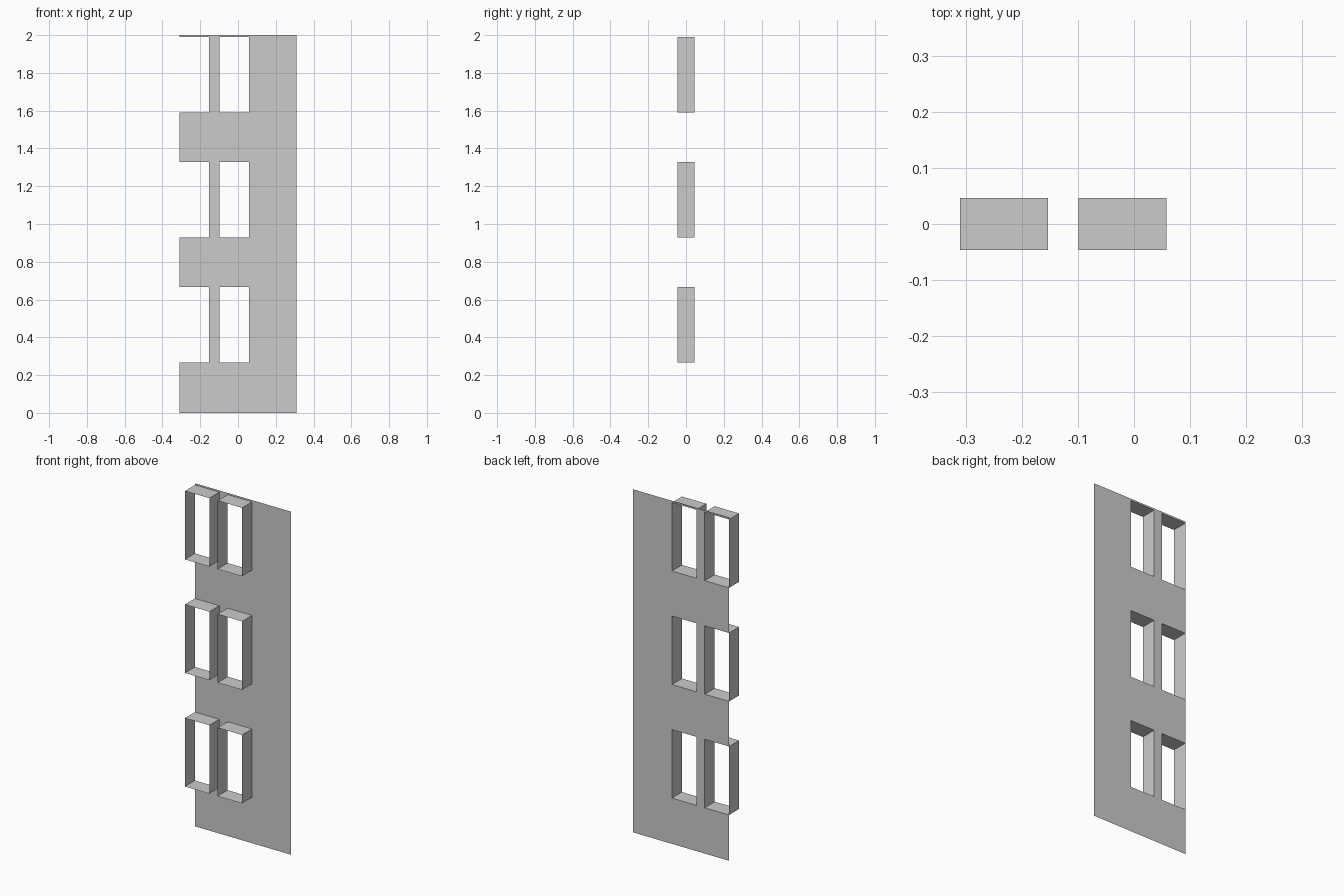
import bpy, bmesh

if "Cube" in bpy.data.objects:
    bpy.data.objects.remove(bpy.data.objects["Cube"])

BACK, FRONT = 0.046, -0.046
COLS = [(-0.31, -0.153), (-0.099, 0.058)]
ROWS = [(0.267 + 0.662 * i, 0.666 + 0.662 * i) for i in range(3)]


def make_object(name, quads):
    bm = bmesh.new()
    for quad in quads:
        bm.faces.new([bm.verts.new(p) for p in quad])
    bmesh.ops.remove_doubles(bm, verts=bm.verts, dist=1e-5)
    mesh = bpy.data.meshes.new(name)
    bm.to_mesh(mesh)
    bm.free()
    obj = bpy.data.objects.new(name, mesh)
    bpy.context.collection.objects.link(obj)


# Thin wall panel: a grid of cells with the window openings left out
xs = sorted({x for c in COLS for x in c} | {-0.31, 0.31})
zs = sorted({z for r in ROWS for z in r} | {0, 2})
cells = [(x0, x1, z0, z1)
         for x0, x1 in zip(xs, xs[1:]) for z0, z1 in zip(zs, zs[1:])
         if not ((x0, x1) in COLS and (z0, z1) in ROWS)]
make_object("wall_panel", [
    [(x0, BACK, z0), (x1, BACK, z0), (x1, BACK, z1), (x0, BACK, z1)]
    for x0, x1, z0, z1 in cells])

# Open window surrounds standing out from the front of the panel
for r, (z0, z1) in enumerate(ROWS):
    for c, (x0, x1) in enumerate(COLS):
        loop = [(x0, z0), (x1, z0), (x1, z1), (x0, z1)]
        make_object(f"window_surround_{r + 1}_{c + 1}", [
            [(ax, FRONT, az), (bx, FRONT, bz), (bx, BACK, bz), (ax, BACK, az)]
            for (ax, az), (bx, bz) in zip(loop, loop[1:] + loop[:1])])
